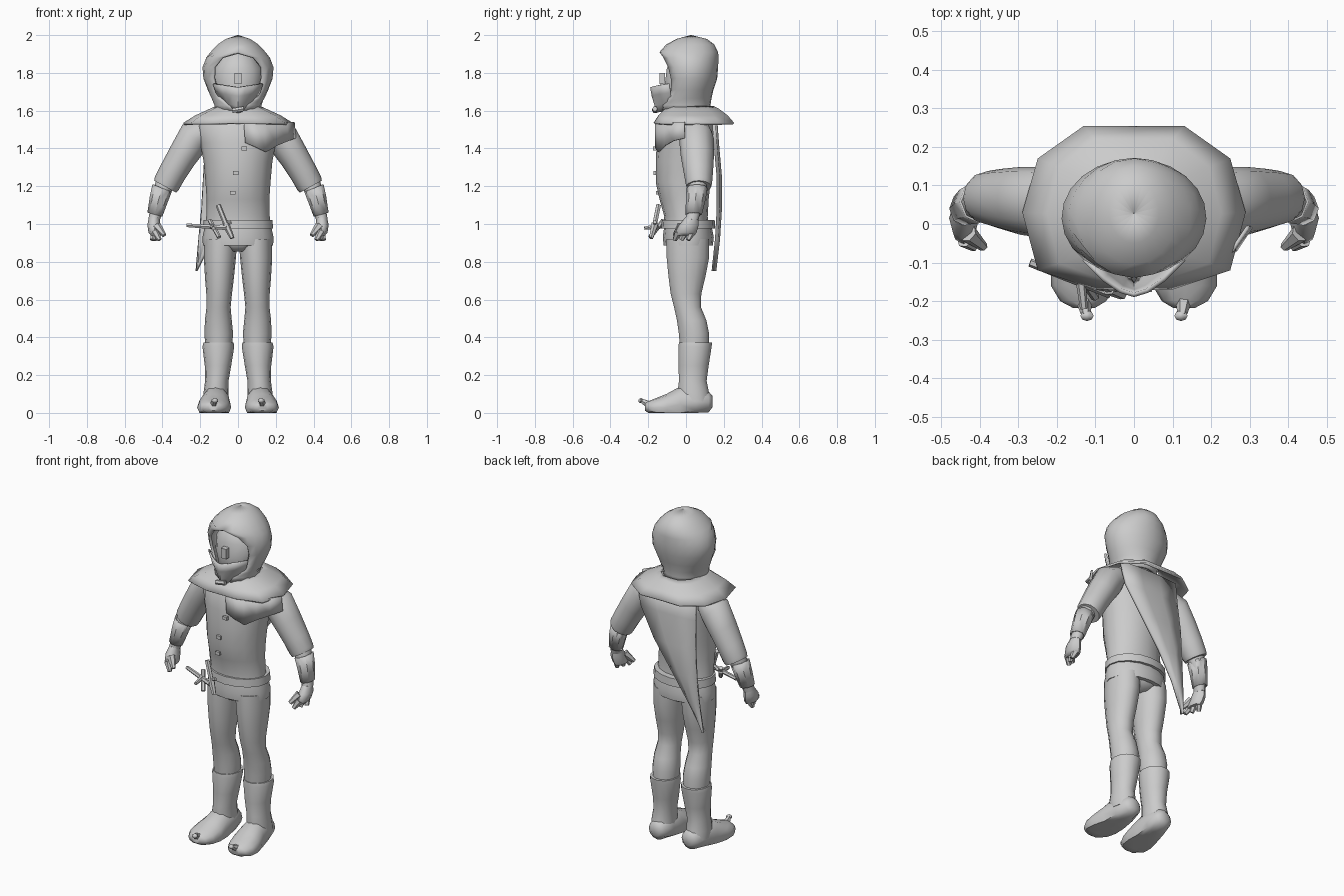
import bpy, bmesh, math
from mathutils import Vector

grey = bpy.data.materials.new("plain grey")
grey.diffuse_color = (0.6, 0.6, 0.6, 1)


def make(name, verts, faces, angle=50, thick=0):
    """Mesh object with merged points, outward normals and optional thickness."""
    me = bpy.data.meshes.new(name)
    bm = bmesh.new()
    vs = [bm.verts.new(v) for v in verts]
    for f in faces:
        bm.faces.new([vs[i] for i in f])
    bmesh.ops.remove_doubles(bm, verts=bm.verts, dist=0.0005)
    bmesh.ops.recalc_face_normals(bm, faces=bm.faces)
    bm.to_mesh(me)
    bm.free()
    ob = bpy.data.objects.new(name, me)
    bpy.context.collection.objects.link(ob)
    me.materials.append(grey)
    if thick:
        m = ob.modifiers.new("thickness", 'SOLIDIFY')
        m.thickness, m.offset = thick, -1
    bpy.ops.object.select_all(action='DESELECT')
    ob.select_set(True)
    bpy.context.view_layer.objects.active = ob
    bpy.ops.object.shade_smooth_by_angle(angle=math.radians(angle))
    return ob


def skin(rows, closed=True, caps=True):
    """Quads joining equal rows of points."""
    n = len(rows[0])
    verts = [p for r in rows for p in r]
    faces = [(i * n + j, i * n + (j + 1) % n, (i + 1) * n + (j + 1) % n, (i + 1) * n + j)
             for i in range(len(rows) - 1) for j in range(n if closed else n - 1)]
    if caps:
        faces += [tuple(range(n)), tuple(range((len(rows) - 1) * n, len(rows) * n))]
    return verts, faces


def loft(name, rings, n=12, s=1, along_y=False, caps=True, thick=0, angle=50):
    """Rings are (x, y, z, radius, radius, tilt in degrees); s=-1 mirrors."""
    rows = []
    for x, y, z, a, b, *t in rings:
        t = math.radians(t[0]) if t else 0
        row = []
        for k in range(n):
            u, v = a * math.cos(math.tau * k / n), b * math.sin(math.tau * k / n)
            if along_y:
                row.append((s * (x + u), y, max(0, z + v)))
            else:
                row.append((s * (x + u * math.cos(t)), y + v, z + u * math.sin(t)))
        rows.append(row)
    return make(name, *skin(rows, caps=caps), angle=angle, thick=thick)


def rod(name, p, q, r1, r2, n=6):
    """Straight tapered rod between two points."""
    p, q = Vector(p), Vector(q)
    rot = (q - p).to_track_quat('Z', 'Y')
    rows = [[c + rot @ Vector((r * math.cos(math.tau * k / n), r * math.sin(math.tau * k / n), 0))
             for k in range(n)] for c, r in ((p, r1), (q, r2))]
    return make(name, *skin(rows))


def box(name, c, size):
    x, y, z = (v / 2 for v in size)
    rows = [[(c[0] + i * x, c[1] + j * y, c[2] + k * z) for i, j in
             ((-1, -1), (1, -1), (1, 1), (-1, 1))] for k in (-1, 1)]
    return make(name, *skin(rows))


# hood: rows are z, half width, front y, back y, half width of the face opening
hood = [(1.60, .125, -.13, .13, .0), (1.63, .125, -.135, .13, .03), (1.665, .14, -.125, .135, .09),
        (1.71, .16, -.12, .145, .118), (1.77, .183, -.125, .165, .132), (1.83, .188, -.135, .17, .128),
        (1.88, .17, -.14, .172, .085), (1.91, .148, -.14, .17, .0), (1.95, .11, -.105, .15, 0),
        (1.98, .065, -.05, .11, 0), (2.0, .003, .025, .03, 0)]
rows = []
for z, w, f, b, o in hood:
    a0 = math.asin(o / w)
    row = []
    for k in range(19):
        a = a0 + (math.tau - 2 * a0) * k / 18
        row.append((w * math.sin(a), (f + b) / 2 - (b - f) / 2 * math.cos(a), z))
    rows.append(row)
make("hood", *skin(rows, closed=False, caps=False), thick=.015)

# face and the cloth over its lower half
loft("face", [(0, .02, 1.60, .08, .08), (0, .0, 1.66, .105, .11), (0, .0, 1.74, .128, .115),
              (0, .01, 1.82, .13, .115), (0, .02, 1.89, .09, .10), (0, .03, 1.93, .02, .03)], 14)
rows = []
for z, w, f in ((1.61, .03, -.15), (1.65, .075, -.155), (1.70, .11, -.17), (1.745, .125, -.178)):
    rows.append([(w * u, f + .09 * abs(u) ** 1.6, z - .02 * (1 - abs(u))) for u in
                 (-1, -.6, -.25, 0, .25, .6, 1)])
make("face_cloth", *skin(rows, closed=False, caps=False), thick=.012)
box("nose_guard", (0, -.125, 1.77), (.035, .03, .06))
rod("neck_knot", (-.03, -.165, 1.60), (.03, -.165, 1.61), .014, .014)

# shoulder mantle: faceted collar with a flared rim
half = [(0, .255), (.13, .255), (.25, .17), (.29, .03), (.25, -.12), (.10, -.17), (0, -.172)]
ring = half + [(-x, y) for x, y in half[-2:0:-1]]
rows = [[(x * k, (y - .01) * m + .01, z) for x, y in ring] for k, m, z in
        ((1, 1, 1.535), (.78, .86, 1.575), (.5, .66, 1.612), (.4, .55, 1.625))]
make("mantle", *skin(rows, caps=False), thick=.012, angle=40)

# torso, belt and tunic hem
loft("tunic", [(0, .0, .98, .175, .12), (0, .0, 1.04, .168, .115), (0, -.01, 1.13, .166, .13),
               (0, -.015, 1.22, .172, .145), (0, -.01, 1.33, .182, .15), (0, -.005, 1.43, .20, .15),
               (0, .005, 1.52, .215, .145), (0, .005, 1.58, .15, .11), (0, 0, 1.63, .09, .09)], 16)
loft("belt", [(0, .012, .975, .186, .142), (0, .012, 1.022, .182, .14)], 16)
loft("tunic_hem", [(0, .012, .885, .186, .13), (0, .012, .93, .188, .135),
                   (0, .01, .99, .175, .125)], 16)
loft("hips", [(0, .01, .855, .05, .08), (0, .01, .89, .15, .115), (0, .01, .95, .16, .115)], 14)

for s, side in ((1, "left"), (-1, "right")):
    # arms
    loft(side + "_sleeve", [(.17, .045, 1.50, .07, .08, 75), (.235, .055, 1.455, .092, .092, 50),
                            (.295, .06, 1.36, .08, .088, 40), (.345, .065, 1.275, .074, .078, 33),
                            (.377, .068, 1.215, .072, .07, 29), (.386, .068, 1.198, .066, .066, 29)],
         s=s, angle=40)
    loft(side + "_forearm", [(.385, .065, 1.22, .05, .05, 25), (.41, .055, 1.15, .046, .048, 20),
                             (.435, .04, 1.06, .033, .038, 15), (.445, .03, 1.02, .03, .036, 10)],
         10, s)
    loft(side + "_bracer", [(.402, .058, 1.19, .055, .056, 22), (.42, .052, 1.13, .05, .052, 20),
                            (.44, .04, 1.05, .041, .044, 15)], 8, s, caps=False, thick=.006, angle=30)
    loft(side + "_palm", [(.444, .03, 1.035, .028, .034), (.446, .015, .995, .034, .052),
                          (.44, .0, .955, .034, .056), (.435, -.005, .94, .026, .05)], 8, s)
    for i, y in enumerate((-.04, -.005, .03)):
        rod(f"{side}_finger_{i + 1}", (s * .44, y, .96), (s * (.415 + .02 * i), y - .02, .915),
            .022, .012)
    rod(side + "_thumb", (s * .43, -.025, .99), (s * .39, -.06, .94), .024, .012)

    # legs
    loft(side + "_leg", [(.092, .01, .92, .088, .115), (.096, .01, .82, .085, .115),
                         (.098, .005, .72, .077, .10), (.10, .0, .63, .068, .083),
                         (.103, .008, .56, .064, .073), (.104, .03, .49, .071, .08),
                         (.102, .042, .42, .076, .082), (.102, .045, .34, .07, .078)], 14, s)
    # boots with a flared top and an upturned toe
    loft(side + "_boot_shaft", [(.103, .05, .372, .08, .09), (.104, .048, .35, .084, .09),
                                (.106, .04, .25, .07, .082), (.112, .036, .17, .062, .075),
                                (.116, .038, .11, .066, .085), (.116, .045, .06, .066, .085)], 14, s,
         angle=40)
    loft(side + "_boot_foot", [(.108, .14, .06, .03, .03), (.11, .12, .058, .055, .055),
                               (.112, .05, .055, .068, .085), (.118, -.03, .045, .078, .095),
                               (.126, -.10, .03, .09, .072), (.132, -.16, .028, .084, .05),
                               (.132, -.20, .028, .06, .034), (.13, -.218, .032, .028, .02)], 12, s,
         along_y=True)
    rod(side + "_toe_curl", (s * .13, -.19, .04), (s * .125, -.236, .065), .024, .012)
    loft(side + "_toe_bobble", [(.122, -.238, .052, .005, .005), (.122, -.238, .06, .017, .014),
                                (.122, -.238, .07, .017, .014), (.122, -.238, .078, .005, .005)], 8, s)

# torn front drape, wrapped around one side of the chest
top = [(.03, -.165), (.09, -.165), (.14, -.15), (.20, -.115), (.26, -.07), (.30, -.01)]
low = [1.43, 1.405, 1.38, 1.415, 1.44, 1.455]
rows = [[(x, y, 1.54) for x, y in top], [(x + .008, y, z) for (x, y), z in zip(top, low)]]
make("front_drape", *skin(rows, closed=False, caps=False), thick=.01, angle=30)

# back cape: straight outer edge, diagonal inner edge, pointed tip
rows = [[(l + (r - l) * t, y + .012 * math.sin(math.pi * t), z) for t in (0, .33, .67, 1)]
        for l, r, y, z in ((-.17, .22, .155, 1.555), (-.175, .19, .165, 1.42), (-.185, .09, .18, 1.25),
                           (-.195, -.03, .18, 1.08), (-.21, -.13, .17, .92), (-.225, -.215, .15, .75))]
make("back_cape", *skin(rows, closed=False, caps=False), thick=.018, angle=30)

# fastenings down the chest
for i, (x, y, z) in enumerate(((.033, -.168, 1.40), (-.012, -.163, 1.27), (-.028, -.15, 1.165))):
    box(f"button_{i + 1}", (x, y, z), (.028, .016, .02))

# dagger and pouch rods hanging on the belt
rod("dagger_handle", (-.105, -.145, 1.10), (-.065, -.165, 1.0), .014, .014)
rod("dagger_blade", (-.065, -.165, 1.0), (-.03, -.185, .925), .02, .012)
rod("dagger_guard", (-.10, -.165, .985), (-.035, -.165, 1.01), .01, .01)
rod("belt_rod", (-.27, -.10, .993), (-.06, -.18, .98), .011, .014)
rod("belt_peg", (-.14, -.13, .99), (-.13, -.22, .978), .014, .01)
rod("belt_hook", (-.15, -.12, 1.02), (-.10, -.19, .93), .012, .012)
